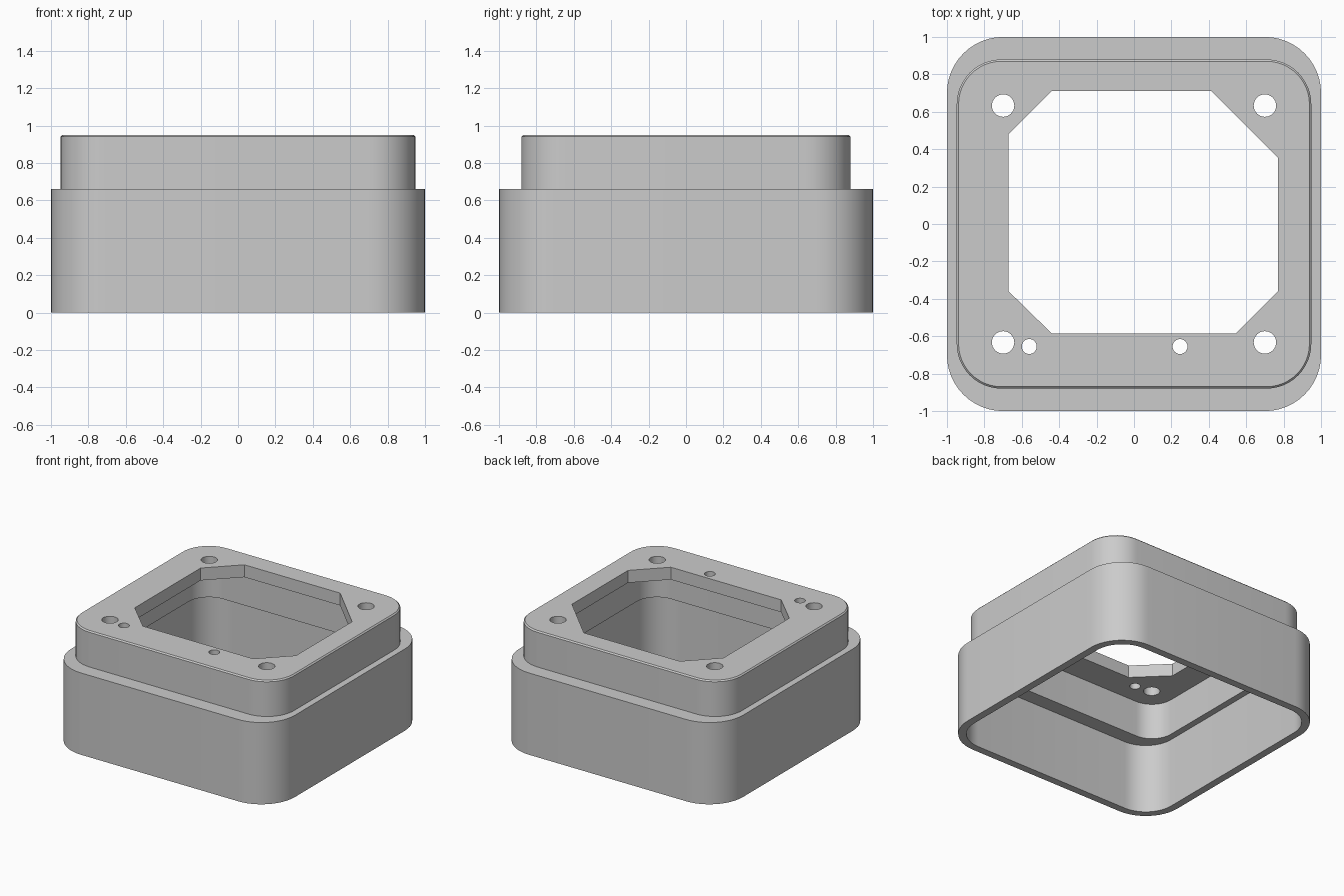
import bpy
import bmesh
from math import cos, sin, pi, radians

cube = bpy.data.objects.get("Cube")
if cube:
    bpy.data.objects.remove(cube, do_unlink=True)

grey = bpy.data.materials.new("matte_grey")
grey.use_nodes = True
colour = (0.6, 0.6, 0.6, 1)
grey.diffuse_color = colour
grey.node_tree.nodes["Principled BSDF"].inputs["Base Color"].default_value = colour

SEGMENTS = 12  # steps per rounded corner


def rounded_rect(hx, hy, r):
    """Counter-clockwise outline of a rounded rectangle."""
    points = []
    for quarter, (sx, sy) in enumerate([(1, 1), (-1, 1), (-1, -1), (1, -1)]):
        for i in range(SEGMENTS + 1):
            a = (quarter + i / SEGMENTS) * pi / 2
            points.append((sx * (hx - r) + r * cos(a), sy * (hy - r) + r * sin(a)))
    return points


def circle(x, y, r, n=32):
    return [(x + r * cos(2 * pi * i / n), y + r * sin(2 * pi * i / n)) for i in range(n)]


def loft(name, sections):
    """Bridge a stack of outlines (points, z) and cap both ends."""
    bm = bmesh.new()
    rings = [[bm.verts.new((x, y, z)) for x, y in pts] for pts, z in sections]
    for a, b in zip(rings, rings[1:]):
        n = len(a)
        for i in range(n):
            j = (i + 1) % n
            bm.faces.new((a[i], a[j], b[j], b[i]))
    bm.faces.new(rings[0][::-1])
    bm.faces.new(rings[-1])
    bmesh.ops.recalc_face_normals(bm, faces=bm.faces)
    mesh = bpy.data.meshes.new(name)
    bm.to_mesh(mesh)
    bm.free()
    obj = bpy.data.objects.new(name, mesh)
    mesh.materials.append(grey)
    bpy.context.collection.objects.link(obj)
    return obj


# Stepped hollow shell: from the inner ceiling down, round the rim, up to the top
wall = 0.06
ceiling, ledge, shoulder, top = 0.85, 0.56, 0.66, 0.95
collar_x, collar_y, collar_r = 0.948, 0.88, 0.24
collar_inner = rounded_rect(collar_x - wall, collar_y - wall, collar_r - wall)
skirt_inner = rounded_rect(1 - wall, 1 - wall, 0.3 - wall)
skirt_outer = rounded_rect(1, 1, 0.3)
collar_outer = rounded_rect(collar_x, collar_y, collar_r)
collar_rim = rounded_rect(collar_x - 0.01, collar_y - 0.01, collar_r - 0.01)

housing = loft("housing", [
    (collar_inner, ceiling), (collar_inner, ledge),
    (skirt_inner, ledge), (skirt_inner, 0),
    (skirt_outer, 0), (skirt_outer, shoulder),
    (collar_outer, shoulder), (collar_outer, top - 0.01),
    (collar_rim, top),
])

# Openings through the top plate
window = [(-0.44, 0.71), (-0.67, 0.48), (-0.67, -0.36), (-0.44, -0.585),
          (0.545, -0.585), (0.77, -0.36), (0.77, 0.355), (0.415, 0.71)]
cuts = {"window": window}
for side, x in (("left", 0.7), ("right", -0.7)):
    for end, y in (("front", -0.633), ("back", 0.633)):
        cuts[f"screw_hole_{end}_{side}"] = circle(x, y, 0.06)
cuts["cable_hole_right"] = circle(-0.56, -0.655, 0.04)
cuts["cable_hole_left"] = circle(0.246, -0.655, 0.04)

bpy.context.view_layer.objects.active = housing
housing.select_set(True)
for name, outline in cuts.items():
    cutter = loft(name + "_cutter", [(outline, ceiling - 0.05), (outline, top + 0.05)])
    cutter.hide_render = True
    mod = housing.modifiers.new(name, 'BOOLEAN')
    mod.operation = 'DIFFERENCE'
    mod.solver = 'EXACT'
    mod.object = cutter
    bpy.ops.object.modifier_apply(modifier=mod.name)
    bpy.data.objects.remove(cutter, do_unlink=True)

bpy.ops.object.shade_smooth_by_angle(angle=radians(30))
